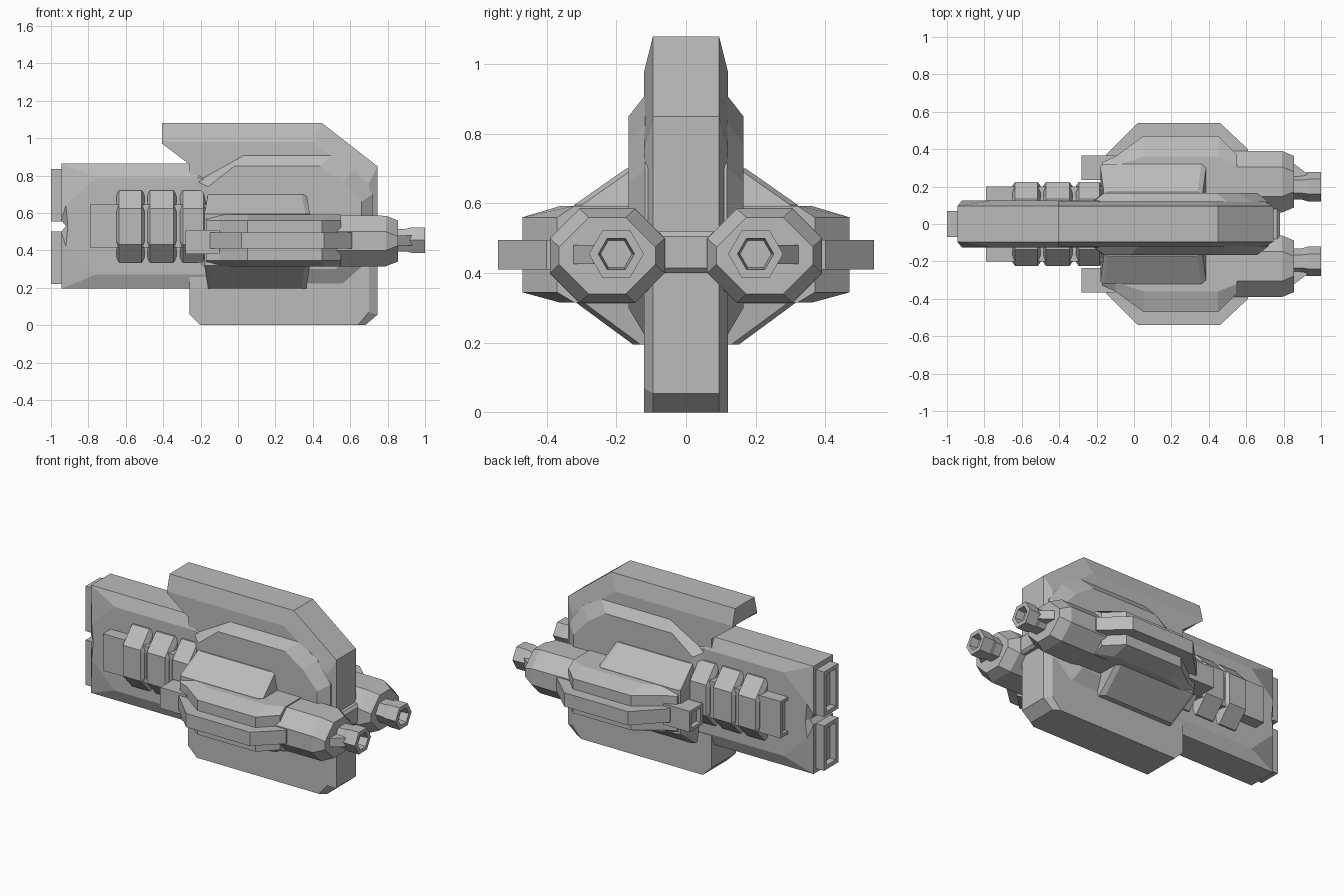
import bpy, bmesh, math

cube = bpy.data.objects.get("Cube")
if cube:
    bpy.data.objects.remove(cube, do_unlink=True)

grey = bpy.data.materials.new("hull_grey")
grey.use_nodes = True
colour = (0.5, 0.5, 0.5, 1)
grey.diffuse_color = colour
grey.node_tree.nodes["Principled BSDF"].inputs["Base Color"].default_value = colour


def loft(name, rings, mirror=False):
    """Skin equal-length point rings in order and cap both ends."""
    bm = bmesh.new()
    loops = [[bm.verts.new(p) for p in ring] for ring in rings]
    n = len(loops[0])
    for a, b in zip(loops, loops[1:]):
        for i in range(n):
            j = (i + 1) % n
            bm.faces.new((a[i], a[j], b[j], b[i]))
    bm.faces.new(loops[0])
    bm.faces.new(loops[-1])
    bmesh.ops.recalc_face_normals(bm, faces=bm.faces)
    mesh = bpy.data.meshes.new(name)
    bm.to_mesh(mesh)
    bm.free()
    mesh.materials.append(grey)
    ob = bpy.data.objects.new(name, mesh)
    bpy.context.collection.objects.link(ob)
    if mirror:
        mod = ob.modifiers.new("other_side", "MIRROR")
        mod.use_axis = (False, True, False)
    return ob


def side(y, outline):
    return [(x, y, z) for x, z in outline]


def plan(z, outline):
    return [(x, y, z) for x, y in outline]


def rect(x, y, z, hy, hz):
    return [(x, y + a * hy, z + b * hz) for a, b in ((-1, -1), (1, -1), (1, 1), (-1, 1))]


def octagon(x, y, z, hy, hz, cy, cz):
    pts = []
    for a, b in ((1, 1), (-1, 1), (-1, -1), (1, -1)):
        corner = [(x, y + a * hy, z + b * (hz - cz)), (x, y + a * (hy - cy), z + b * hz)]
        pts += corner if a * b > 0 else corner[::-1]
    return pts


def hexagon(x, y, z, r):
    return [(x, y + r * math.cos(k * math.pi / 3), z + r * math.sin(k * math.pi / 3))
            for k in range(6)]


def exhaust(name, x0, x1, y, z, hy, hz, wall, depth):
    """Box whose rear end holds a recessed opening."""
    loft(name, [rect(x0 + depth, y, z, hy - wall, hz - wall),
                rect(x0, y, z, hy - wall, hz - wall),
                rect(x0, y, z, hy, hz), rect(x1, y, z, hy, hz)], abs(y) > 0.01)


# Tall central hull with chamfered top and nose
keel = [(-.20, 0), (-.26, .06), (-.26, .86)]
outer = [(-.405, .975), (-.405, 1.08), (.45, 1.08), (.745, .85), (.745, .055), (.68, 0)] + keel
inner = [(-.405, .97), (-.405, .98), (.40, .98), (.70, .76), (.70, .07), (.64, 0)] + keel
loft("main_hull", [side(-.12, inner), side(-.095, outer), side(.095, outer), side(.12, inner)])

# Rear hull block
outer = [(-.945, .195), (-.945, .50), (-.92, .53), (-.945, .56), (-.945, .865),
         (-.18, .865), (.1, .7), (.1, .195)]
inner = [(-.76, .27), (-.92, .42), (-.91, .53), (-.92, .64), (-.76, .79),
         (-.22, .79), (.1, .7), (.1, .27)]
loft("rear_hull", [side(-.125, inner), side(-.095, outer), side(.095, outer), side(.125, inner)])

# Raised armour on the hull sides
outer = [(-.22, .77), (.03, .91), (.50, .91), (.63, .83), (.72, .70),
         (.72, .36), (.56, .22), (-.10, .22), (-.26, .36)]
inner = [(-.16, .74), (-.02, .85), (.44, .85), (.56, .77), (.66, .66),
         (.66, .40), (.52, .30), (-.06, .30), (-.18, .40)]
loft("hull_armour", [side(-.165, inner), side(-.118, outer), side(.118, outer), side(.165, inner)])

# Rear thrusters
for label, z in (("upper", .695), ("lower", .36)):
    exhaust(label + "_thruster", -1, -.9, 0, z, .07, .14, .025, .04)

# Ribbed engine rings and engine core
exhaust("engine_core", -.79, 0, .145, .53, .055, .115, .02, .02)
for k, (a, b) in enumerate(((-.65, -.50), (-.485, -.33), (-.31, -.17))):
    loft("engine_ring_%d" % (k + 1),
         [octagon(x, 0, .528, .225 - s, .193 - s, .09, .097)
          for x, s in ((a, .02), (a + .015, 0), (b - .015, 0), (b, .02))])

# Sloped fairing joining the hull to the pods
loft("pod_fairing",
     [plan(z, [(a, 0), (a, y), (a + .02, y + .012), (b - .025, y + .012), (b, y - .01), (b, 0)])
      for z, y, a, b in ((.195, .14, -.16, .365), (.32, .31, -.18, .385),
                         (.595, .31, -.18, .385), (.70, .16, -.16, .365))], True)


# Side pods with stepped armour
def pod_plan(y, slope):
    return [(-.17, .1), (-.17, .33 - slope), (-.10, .36 - slope), (.05, y),
            (.45, y), (.55, .37 - slope), (.55, .1)]


loft("pod_armour", [plan(.315, pod_plan(.36, .05)), plan(.345, pod_plan(.47, 0)),
                    plan(.56, pod_plan(.47, 0)), plan(.593, pod_plan(.36, .05))], True)
fin = [(-.15, .25), (-.15, .37), (.02, .54), (.46, .54), (.61, .40), (.61, .25)]
loft("pod_fin", [plan(.41, fin), plan(.495, fin)], True)
exhaust("pod_exhaust", -.28, -.1, .30, .445, .065, .065, .02, .03)

# Gun housings, muzzles and the brace between them
loft("gun_housing", [octagon(x, .226, .45, hy, hz, .085, .085)
                     for x, hy, hz in ((.30, .13, .11), (.46, .165, .137),
                                       (.79, .165, .135), (.855, .138, .11))], True)
loft("muzzle", [hexagon(x, .2, .455, r) for x, r in
                ((.80, .068), (.90, .07), (.93, .079), (1, .079),
                 (1, .052), (.95, .045))], True)
loft("muzzle_wedge", [rect(.85, .285, .453, .042, .027), rect(.93, .255, .453, .01, .027)], True)
loft("gun_brace", [rect(.6, 0, .46, .1, .06), rect(.765, 0, .46, .1, .06),
                   rect(.78, 0, .46, .1, .045)])
